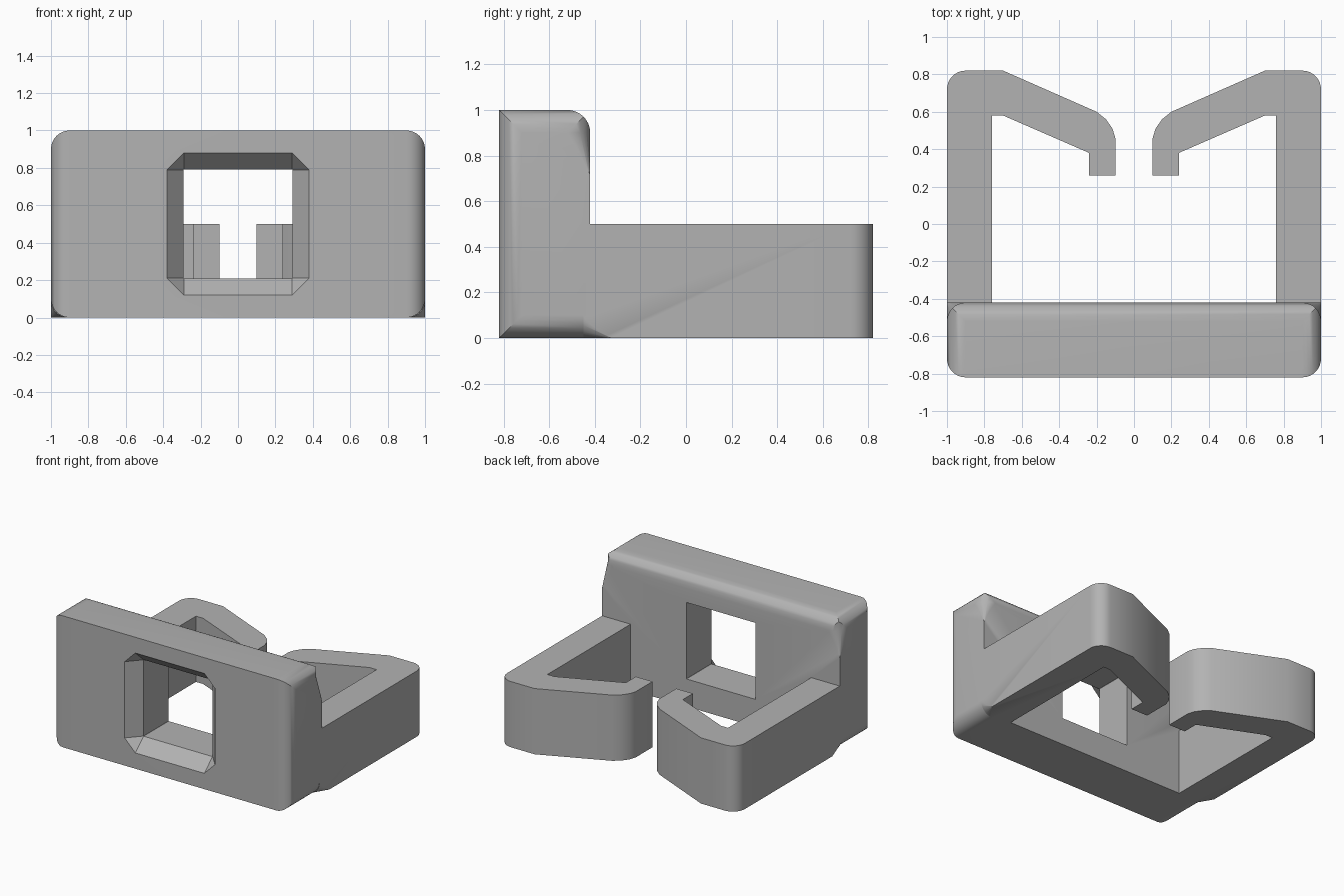
import bpy, bmesh
from math import sin, cos, pi, radians

cube = bpy.data.objects.get("Cube")
if cube:
    bpy.data.objects.remove(cube, do_unlink=True)

grey = bpy.data.materials.new("mid grey")
grey.use_nodes = True
colour = (0.45, 0.45, 0.45, 1)
grey.diffuse_color = colour
grey.node_tree.nodes["Principled BSDF"].inputs["Base Color"].default_value = colour


def loft(name, rings):
    """Join rings of points; a one-point ring makes an apex."""
    bm = bmesh.new()
    rows = [[bm.verts.new(p) for p in ring] for ring in rings]
    n = len(rows[0])
    for a, b in zip(rows, rows[1:]):
        for i in range(n):
            j = (i + 1) % n
            if len(b) == 1:
                bm.faces.new((a[i], a[j], b[0]))
            else:
                bm.faces.new((a[i], a[j], b[j], b[i]))
    for end in (rows[0], rows[-1]):
        if len(end) > 2:
            bm.faces.new(end)
    bmesh.ops.recalc_face_normals(bm, faces=bm.faces)
    mesh = bpy.data.meshes.new(name)
    bm.to_mesh(mesh)
    bm.free()
    mesh.materials.append(grey)
    obj = bpy.data.objects.new(name, mesh)
    bpy.context.collection.objects.link(obj)
    return obj


def combine(obj, other, operation):
    """Apply a boolean and discard the helper."""
    mod = obj.modifiers.new("cut", "BOOLEAN")
    mod.operation, mod.solver, mod.object = operation, "EXACT", other
    bpy.context.view_layer.objects.active = obj
    bpy.ops.object.modifier_apply(modifier=mod.name)
    bpy.data.objects.remove(other, do_unlink=True)


def arc(cx, cy, r, start, end, n=8):
    angles = [radians(start + (end - start) * i / n) for i in range(n + 1)]
    return [(cx + r * cos(a), cy + r * sin(a)) for a in angles]


R, FRONT, BACK = 0.1, -0.82, -0.42

# Plate: three rounded profiles intersected
face = (arc(0.9, 0.9, R, 0, 90) + arc(-0.9, 0.9, R, 90, 180)
        + arc(-0.9, R, R, 180, 270) + arc(0.9, R, R, 270, 360))
plan = (arc(-0.9, FRONT + R, R, 180, 270) + arc(0.9, FRONT + R, R, 270, 360)
        + [(1, 0), (-1, 0)])
side = [(-1, -0.2), (BACK, -0.2)] + arc(BACK - R, 0.9, R, 0, 90) + [(-1, 1)]
body = loft("clip_body", [[(x, y, z) for x, z in face] for y in (-1, -0.1)])
combine(body, loft("plan_helper", [[(x, y, z) for x, y in plan] for z in (-0.5, 1.5)]), "INTERSECT")
combine(body, loft("side_helper", [[(x, y, z) for y, z in side] for x in (-2, 2)]), "INTERSECT")

# Window: chamfered mouths on both faces around a square throat
O, T, MID = 0.38, 0.29, 0.5


def mouth(y, half):
    pts = [(half, T), (T, half), (-T, half), (-half, T),
           (-half, -T), (-T, -half), (T, -half), (half, -T)]
    return [(x, y, MID + z) for x, z in pts]


throat = T + 0.001
window = loft("window_helper", [mouth(FRONT - 0.05, O), mouth(FRONT, O),
                                mouth(FRONT + 0.1, throat), mouth(BACK + 0.05, throat)])
combine(body, window, "DIFFERENCE")

# Hooked arms, with the plate's bottom rounding fading into them
arm_plan = ([(1, BACK - 0.03)] + arc(0.9, 0.72, R, 0, 90)
            + [(0.7, 0.82), (0.2, 0.6), (0.15, 0.56), (0.115, 0.51), (0.1, 0.46),
               (0.1, 0.26), (0.24, 0.26), (0.24, 0.38), (0.7, 0.58), (0.76, 0.58),
               (0.76, BACK - 0.03)])
for s in (1, -1):
    arm = loft("arm", [[(s * x, y, z) for x, y in arm_plan] for z in (0, 0.5)])
    corner = [(1.02, -0.02), (1.02, R)] + arc(0.9, R, R, 0, -90) + [(0.9, -0.02)]
    fade = loft("fade_helper", [[(s * x, BACK - 0.04, z) for x, z in corner],
                                [(s * 1.002, -0.32, -0.002)]])
    combine(arm, fade, "DIFFERENCE")
    combine(body, arm, "UNION")
    # Rounding of the upper back corner, tapering to a point
    corner = [(1.02, BACK + 0.02), (1.02, BACK - R)] + arc(0.9, BACK - R, R, 0, 90) + [(0.9, BACK + 0.02)]
    taper = loft("taper_helper", [[(s * x, y, 1.1) for x, y in corner],
                                  [(s * x, y, 0.9) for x, y in corner],
                                  [(s * 1.002, BACK + 0.002, 0.7)]])
    combine(body, taper, "DIFFERENCE")

bpy.ops.object.select_all(action="DESELECT")
body.select_set(True)
bpy.context.view_layer.objects.active = body
bpy.ops.object.shade_smooth_by_angle(angle=radians(25))
